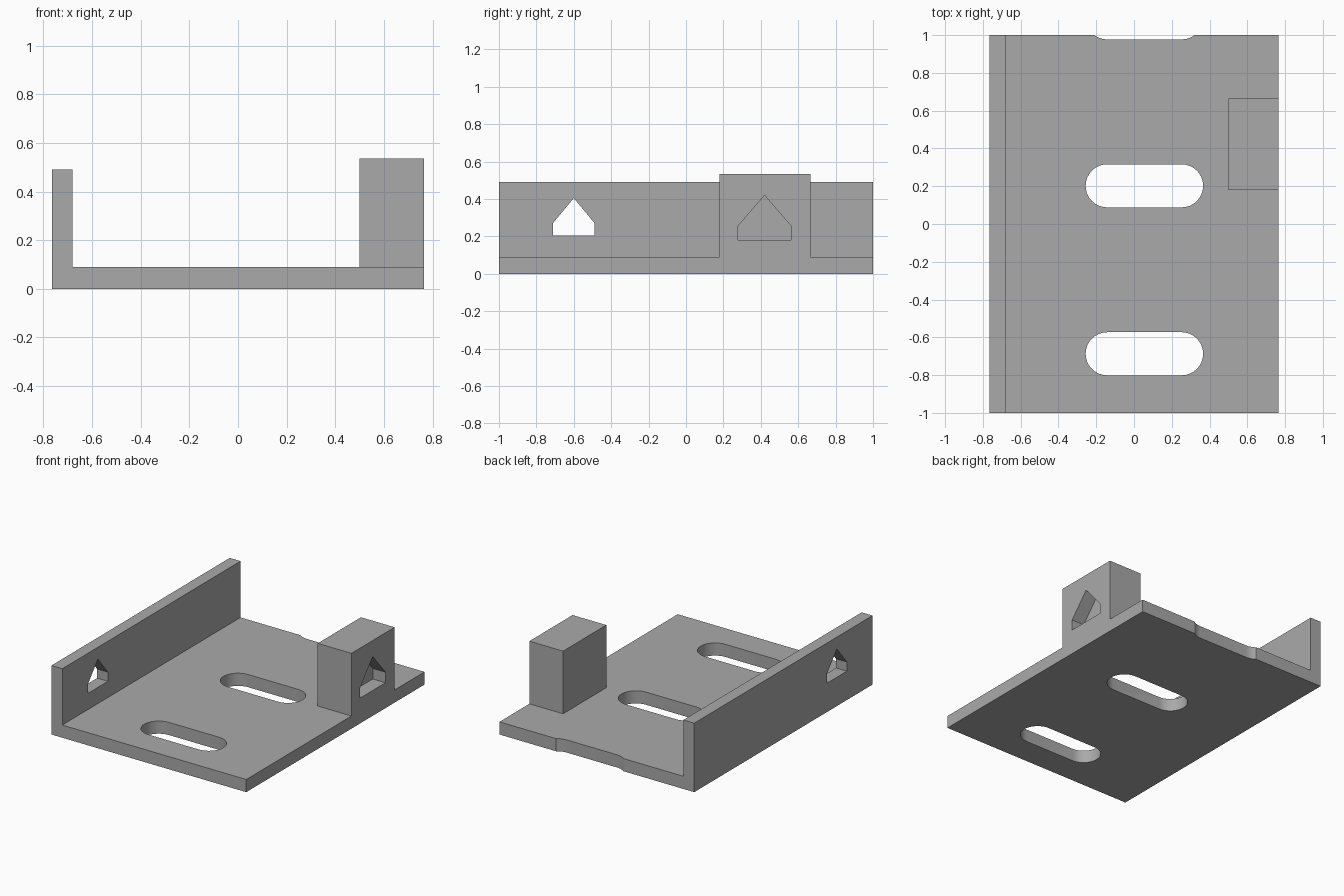
import bpy, bmesh, math

if "Cube" in bpy.data.objects:
    bpy.data.objects.remove(bpy.data.objects["Cube"], do_unlink=True)

grey = bpy.data.materials.new("plain_grey")
grey.use_nodes = True
grey.diffuse_color = (0.4, 0.4, 0.4, 1)
grey.node_tree.nodes["Principled BSDF"].inputs["Base Color"].default_value = (0.4, 0.4, 0.4, 1)


def prism(name, outline, offset):
    """Extrude a closed 3D outline along an offset."""
    bm = bmesh.new()
    face = bm.faces.new([bm.verts.new(p) for p in outline])
    ext = bmesh.ops.extrude_face_region(bm, geom=[face])
    moved = [v for v in ext["geom"] if isinstance(v, bmesh.types.BMVert)]
    bmesh.ops.translate(bm, verts=moved, vec=offset)
    bmesh.ops.recalc_face_normals(bm, faces=bm.faces)
    mesh = bpy.data.meshes.new(name)
    bm.to_mesh(mesh)
    bm.free()
    mesh.materials.append(grey)
    obj = bpy.data.objects.new(name, mesh)
    bpy.context.collection.objects.link(obj)
    return obj


def cut(target, cutter):
    mod = target.modifiers.new(cutter.name, "BOOLEAN")
    mod.operation = "DIFFERENCE"
    mod.solver = "EXACT"
    mod.object = cutter
    bpy.context.view_layer.objects.active = target
    bpy.ops.object.modifier_apply(modifier=mod.name)
    bpy.data.objects.remove(cutter, do_unlink=True)


def house(y, half, low, eave, peak, x):
    """Five-sided opening with a pointed top."""
    return [(x, y - half, low), (x, y + half, low), (x, y + half, eave),
            (x, y, peak), (x, y - half, eave)]


def slot(x, y, half, r, z, steps=16):
    """Rounded slot outline made of two half circles."""
    pts = []
    for side in (1, -1):
        for i in range(steps + 1):
            a = math.pi * (i / steps - 0.5)
            pts.append((x + side * (half - r + r * math.cos(a)),
                        y + side * r * math.sin(a), z))
    return pts


W, T = 0.765, 0.09

# L-shaped base plate with side wall
profile = [(-W, 0), (W, 0), (W, T), (-0.68, T), (-0.68, 0.49), (-W, 0.49)]
base = prism("base_with_wall", [(x, -1, z) for x, z in profile], (0, 2, 0))

# Evenly spaced slots, the last one clipping the back edge
for k in range(3):
    y = -0.687 + k * 0.889
    cut(base, prism("slot_cutter", slot(0.055, y, 0.311, 0.114, -0.1), (0, 0, 0.3)))

# Pointed opening through the wall
cut(base, prism("wall_cutter", house(-0.6, 0.112, 0.205, 0.27, 0.405, -0.9), (0.4, 0, 0)))

# Upright block with a blind pointed pocket on its outer side
corners = [(0.5, 0.18), (W, 0.18), (W, 0.665), (0.5, 0.665)]
block = prism("block", [(x, y, T) for x, y in corners], (0, 0, 0.535 - T))
cut(block, prism("pocket_cutter", house(0.42, 0.142, 0.18, 0.255, 0.42, W - 0.1), (0.3, 0, 0)))

# Smooth slot ends, crisp edges elsewhere
for obj in (base, block):
    bpy.ops.object.select_all(action="DESELECT")
    obj.select_set(True)
    bpy.context.view_layer.objects.active = obj
    bpy.ops.object.shade_smooth_by_angle(angle=math.radians(30))
